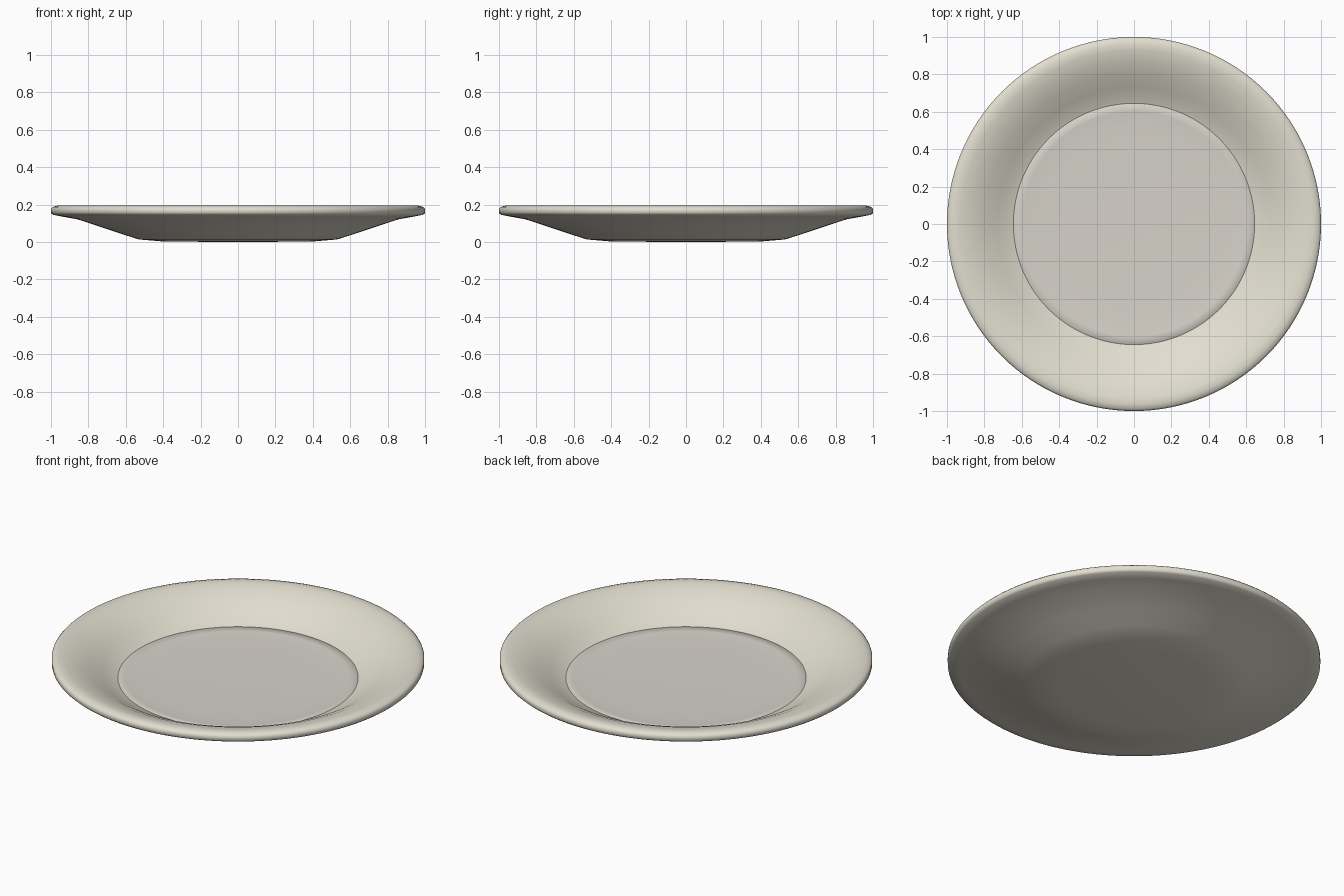
import bpy, bmesh, math

if "Cube" in bpy.data.objects:
    bpy.data.objects.remove(bpy.data.objects["Cube"])

def material(name, rgb):
    m = bpy.data.materials.new(name)
    m.diffuse_color = (*rgb, 1)
    m.use_nodes = True
    m.node_tree.nodes["Principled BSDF"].inputs["Base Color"].default_value = m.diffuse_color
    return m

def lathe(name, profile, mat, steps=128):
    """Spin an (r, z) profile around z; points at r = 0 merge into a pole."""
    bm = bmesh.new()
    vs = [bm.verts.new((r, 0, z)) for r, z in profile]
    es = [bm.edges.new(p) for p in zip(vs, vs[1:])]
    bmesh.ops.spin(bm, geom=vs + es, cent=(0, 0, 0), axis=(0, 0, 1),
                   angle=2 * math.pi, steps=steps, use_duplicate=False)
    bmesh.ops.remove_doubles(bm, verts=bm.verts, dist=1e-5)
    bmesh.ops.recalc_face_normals(bm, faces=bm.faces)
    me = bpy.data.meshes.new(name)
    bm.to_mesh(me)
    bm.free()
    me.materials.append(mat)
    ob = bpy.data.objects.new(name, me)
    bpy.context.collection.objects.link(ob)
    bpy.ops.object.select_all(action='DESELECT')
    bpy.context.view_layer.objects.active = ob
    ob.select_set(True)
    bpy.ops.object.shade_smooth_by_angle(angle=math.radians(60))
    return ob

cream = material("cream_glaze", (0.76, 0.73, 0.63))
stone = material("warm_grey_glaze", (0.68, 0.65, 0.59))

# Plate body: underside, rounded rim, concave wall, closed under the well
lathe("plate_body", [
    (0, 0), (0.40, 0.003), (0.53, 0.014), (0.60, 0.036), (0.72, 0.076),
    (0.86, 0.122), (0.94, 0.136), (0.99, 0.146), (1.0, 0.155), (1.0, 0.178),
    (0.99, 0.188), (0.965, 0.195), (0.93, 0.192), (0.87, 0.176), (0.80, 0.146),
    (0.73, 0.106), (0.68, 0.078), (0.65, 0.066), (0.60, 0.045), (0, 0.04)], cream)

# Well: the flat eating surface with a slightly raised edge
lathe("plate_well", [
    (0, 0.052), (0.40, 0.053), (0.52, 0.055), (0.60, 0.059), (0.645, 0.064),
    (0.648, 0.060), (0.60, 0.046), (0, 0.042)], stone)
